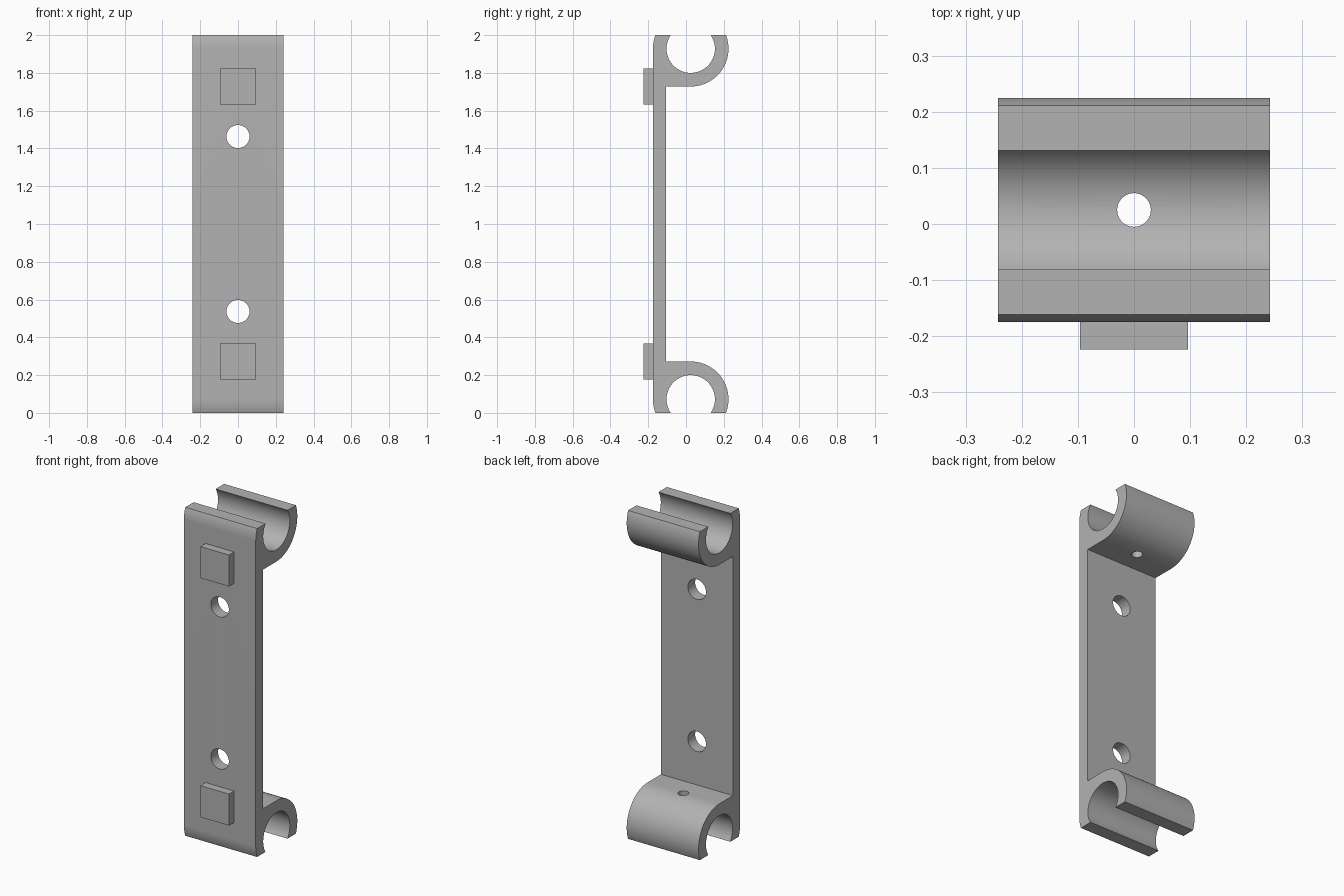
import bpy, bmesh
from math import sin, cos, asin, pi, radians
from mathutils import Matrix

cube = bpy.data.objects.get("Cube")
if cube:
    bpy.data.objects.remove(cube, do_unlink=True)

HALF_W = 0.242                  # half width along x
HEIGHT = 2.0
FRONT, BACK = -0.175, -0.105    # plate faces
CY, CZ = 0.025, 0.072           # clip centre
R_OUT, R_IN = 0.2, 0.128

grey = bpy.data.materials.new("plain grey")
grey.use_nodes = True
grey.diffuse_color = (0.45, 0.45, 0.45, 1)
grey.node_tree.nodes["Principled BSDF"].inputs["Base Color"].default_value = grey.diffuse_color


def add_object(name, bm):
    bmesh.ops.recalc_face_normals(bm, faces=bm.faces)
    mesh = bpy.data.meshes.new(name)
    bm.to_mesh(mesh)
    bm.free()
    mesh.materials.append(grey)
    obj = bpy.data.objects.new(name, mesh)
    bpy.context.collection.objects.link(obj)
    return obj


def arc(radius, start, end, steps):
    angles = [start + (end - start) * i / steps for i in range(steps + 1)]
    return [(CY + radius * cos(a), CZ + radius * sin(a)) for a in angles]


def cylinder(name, radius, depth, location, rotation):
    bm = bmesh.new()
    bmesh.ops.create_cone(bm, cap_ends=True, segments=48, radius1=radius, radius2=radius,
                          depth=depth, matrix=Matrix.Translation(location) @ rotation)
    obj = add_object(name, bm)
    obj.hide_render = True
    return obj


# Body: side profile of plate and open clip, mirrored for the top, extruded across
cut_out, cut_in = asin(CZ / R_OUT), asin(CZ / R_IN)
lower = [(BACK, CZ + R_OUT)]
lower += arc(R_OUT, pi / 2, -cut_out, 40)
lower += arc(R_IN, -cut_in, pi + cut_in, 72)
lower += arc(R_OUT, pi + cut_out, pi, 10)
upper = [(y, HEIGHT - z) for y, z in reversed(lower)]

bm = bmesh.new()
face = bm.faces.new([bm.verts.new((-HALF_W, y, z)) for y, z in lower + upper])
side = bmesh.ops.extrude_face_region(bm, geom=[face])
bmesh.ops.translate(bm, vec=(2 * HALF_W, 0, 0),
                    verts=[g for g in side["geom"] if isinstance(g, bmesh.types.BMVert)])
body = add_object("bracket_body", bm)

# Screw holes through the plate and small holes through the clip walls
turn = Matrix.Rotation(pi / 2, 4, "X")
cutters = []
for end, z_of in (("lower", lambda z: z), ("upper", lambda z: HEIGHT - z)):
    cutters.append(cylinder(end + "_screw_hole", 0.061, 0.2,
                            (0, (FRONT + BACK) / 2, z_of(0.537)), turn))
    cutters.append(cylinder(end + "_clip_hole", 0.03, 0.2,
                            (0, CY, z_of(0.24)), Matrix.Identity(4)))
for cutter in cutters:
    mod = body.modifiers.new(cutter.name, "BOOLEAN")
    mod.operation = "DIFFERENCE"
    mod.solver = "EXACT"
    mod.object = cutter

# Bake the holes, then drop the cutters
bpy.context.view_layer.update()
baked = bpy.data.meshes.new_from_object(body.evaluated_get(bpy.context.evaluated_depsgraph_get()))
body.modifiers.clear()
body.data = baked
for cutter in cutters:
    bpy.data.objects.remove(cutter, do_unlink=True)

# Square pads on the front of the plate
for name, z in (("lower_pad", 0.272), ("upper_pad", HEIGHT - 0.272)):
    bm = bmesh.new()
    size = Matrix.Diagonal((0.192, 0.05, 0.192, 1))
    bmesh.ops.create_cube(bm, size=1, matrix=Matrix.Translation((0, -0.199, z)) @ size)
    add_object(name, bm)

# Smooth curved walls, keep edges crisp
bpy.ops.object.select_all(action="DESELECT")
body.select_set(True)
bpy.context.view_layer.objects.active = body
bpy.ops.object.shade_smooth_by_angle(angle=radians(30))
